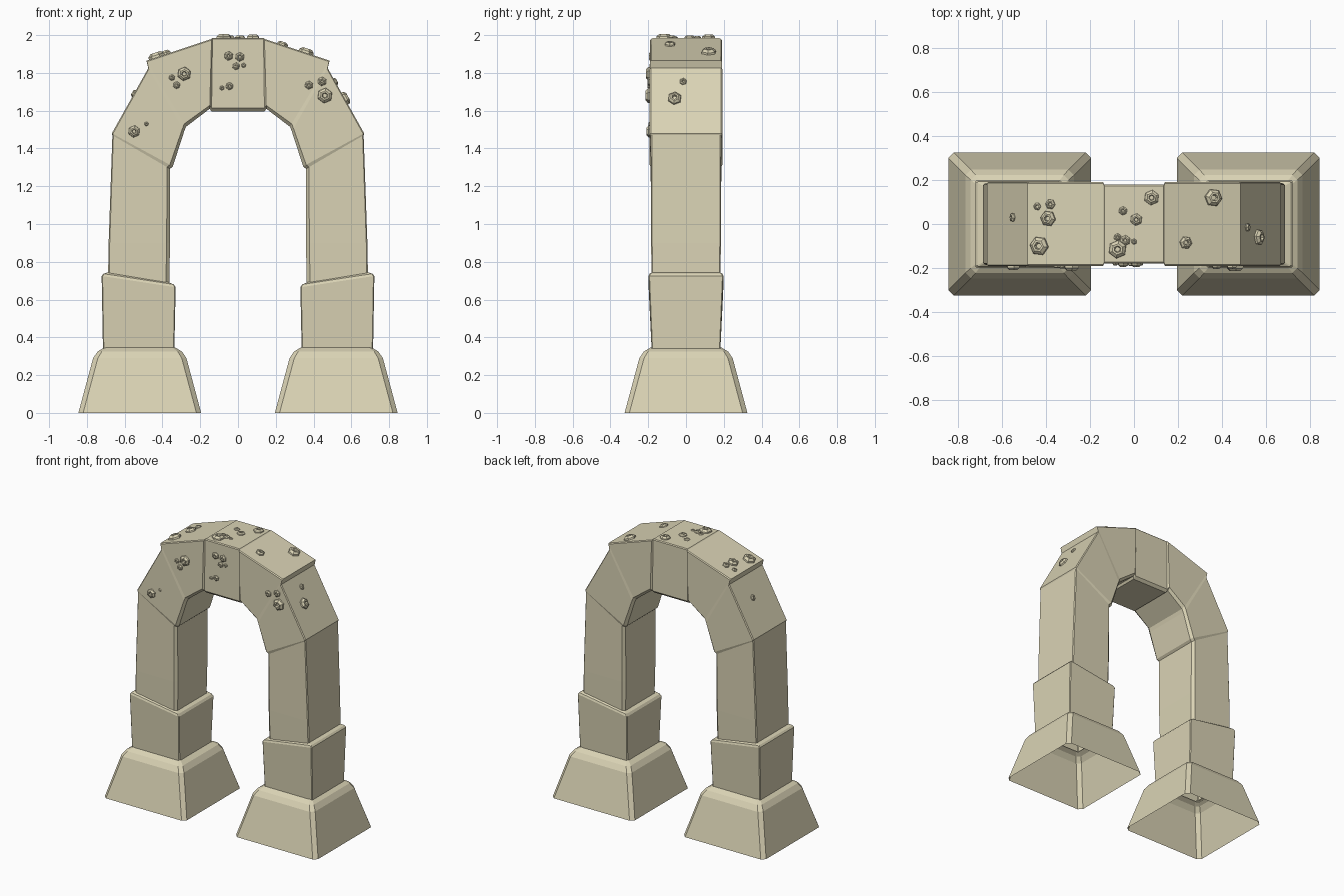
import bpy, bmesh, math
from mathutils import Vector

if "Cube" in bpy.data.objects:
    bpy.data.objects.remove(bpy.data.objects["Cube"])

stone = bpy.data.materials.new("pale sandstone")
stone.diffuse_color = (0.70, 0.65, 0.46, 1)
stone.use_nodes = True
stone.node_tree.nodes["Principled BSDF"].inputs["Base Color"].default_value = stone.diffuse_color


def finish(name, bm):
    bmesh.ops.recalc_face_normals(bm, faces=bm.faces[:])
    me = bpy.data.meshes.new(name)
    bm.to_mesh(me)
    bm.free()
    me.materials.append(stone)
    ob = bpy.data.objects.new(name, me)
    bpy.context.collection.objects.link(ob)
    return ob


def loft(bm, rings):
    """Bridge a list of equal-length point rings; ends stay open."""
    vs = [[bm.verts.new(p) for p in r] for r in rings]
    for a, b in zip(vs, vs[1:]):
        n = len(a)
        for k in range(n):
            bm.faces.new((a[k], a[(k + 1) % n], b[(k + 1) % n], b[k]))
    return vs


def section(outer, inner, hy, co=0.006, ci=0.018):
    """Eight-sided slice between an outer and inner point, chamfered corners."""
    o, i = Vector((outer[0], 0, outer[1])), Vector((inner[0], 0, inner[1]))
    d = (i - o).normalized()
    y = Vector((0, 1, 0))
    return [o + y * (co - hy), o + d * co - y * hy, i - d * ci - y * hy, i + y * (ci - hy),
            i + y * (hy - ci), i - d * ci + y * hy, o + d * co + y * hy, o + y * (hy - co)]


# Arch: stone segments with small steps at the joints, mirrored in x
half = [((0.135, 1.985), (0.14, 1.595), 0.18),
        ((0.140, 1.980), (0.15, 1.610), 0.19),
        ((0.485, 1.865), (0.275, 1.515), 0.19),
        ((0.475, 1.825), (0.285, 1.490), 0.192),
        ((0.668, 1.480), (0.345, 1.305), 0.192),
        ((0.665, 1.470), (0.360, 1.292), 0.187),
        ((0.685, 0.900), (0.360, 0.900), 0.185),
        ((0.690, 0.600), (0.365, 0.600), 0.18)]
left = [((-o[0], o[1]), (-i[0], i[1]), h) for o, i, h in reversed(half)]
bm = bmesh.new()
loft(bm, [section(*s) for s in left + half])
finish("arch", bm)

# Sleeves around the legs, and open-bottomed flared feet
for side, s in (("left", -1), ("right", 1)):
    bm = bmesh.new()
    loft(bm, [section((s * o[0], o[1]), (s * i[0], i[1]), h, 0.005, 0.005) for o, i, h in (
        ((0.715, 0.335), (0.337, 0.335), 0.182),
        ((0.722, 0.725), (0.330, 0.665), 0.198),
        ((0.712, 0.737), (0.340, 0.680), 0.193),
        ((0.685, 0.745), (0.370, 0.692), 0.178))])
    finish(side + "_leg_sleeve", bm)

    bm = bmesh.new()
    rings = []
    for a, c, z in ((0.325, 0.025, 0), (0.247, 0.025, 0.29), (0.223, 0.022, 0.325), (0.188, 0.015, 0.346)):
        b = a - c
        rings.append([(s * 0.52 + x, y, z) for x, y in (
            (a, -b), (a, b), (b, a), (-b, a), (-a, b), (-a, -b), (-b, -a), (b, -a))])
    loft(bm, rings)
    finish(side + "_foot", bm)


def barnacle(bm, pos, normal, r):
    """Hexagonal stud with a sunken pit in its top."""
    q = normal.to_track_quat('Z', 'Y')
    rings = []
    for rad, h in ((1, -0.15), (0.95, 0.25), (0.6, 0.55), (0.38, 0.55), (0.28, 0.2)):
        rings.append([pos + q @ Vector((r * rad * math.cos(k * math.pi / 3 + 0.4),
                                        r * rad * math.sin(k * math.pi / 3 + 0.4), r * h))
                      for k in range(6)])
    bm.faces.new(loft(bm, rings)[-1])


# Barnacles on the front face: x, z, radius
bm = bmesh.new()
for x, z, r in ((-0.35, 1.775, .017), (-0.285, 1.795, .038), (-0.325, 1.735, .02), (-0.55, 1.49, .033),
                (-0.485, 1.53, .012), (-0.05, 1.89, .025), (0.01, 1.885, .025), (-0.01, 1.835, .02),
                (0.03, 1.84, .013), (-0.045, 1.73, .021), (-0.085, 1.72, .013), (0.375, 1.735, .023),
                (0.445, 1.755, .025), (0.46, 1.68, .042)):
    y = -0.181 if abs(x) < 0.14 else -0.191
    barnacle(bm, Vector((x, y, z)), Vector((0, -1, 0)), r)
finish("front_barnacles", bm)

# Barnacles on the outer rim: x, y, radius; height follows the arch outline
bm = bmesh.new()
for x, y, r in ((-0.44, .08, .018), (-0.38, .09, .024), (-0.39, .025, .037), (-0.43, -.1, .045),
                (-0.55, .03, .021), (-0.05, .06, .021), (0.01, .02, .029), (0.08, .12, .036),
                (-0.075, -.115, .043), (-0.04, -.075, .025), (-0.075, -.06, .018), (0.0, -.08, .014),
                (0.36, .12, .042), (0.235, -.085, .03), (0.515, -.015, .02), (0.565, -.06, .038)):
    ax, s = abs(x), math.copysign(1, x)
    if ax < 0.135:
        z, n = 1.983, Vector((0, 0, 1))
    elif ax < 0.48:
        z, n = 1.98 - (ax - 0.14) / 3, Vector((s * 0.316, 0, 0.949))
    else:
        z, n = 1.825 - (ax - 0.475) * 1.788, Vector((s * 0.873, 0, 0.488))
    barnacle(bm, Vector((x, y, z)), n, r)
finish("rim_barnacles", bm)
